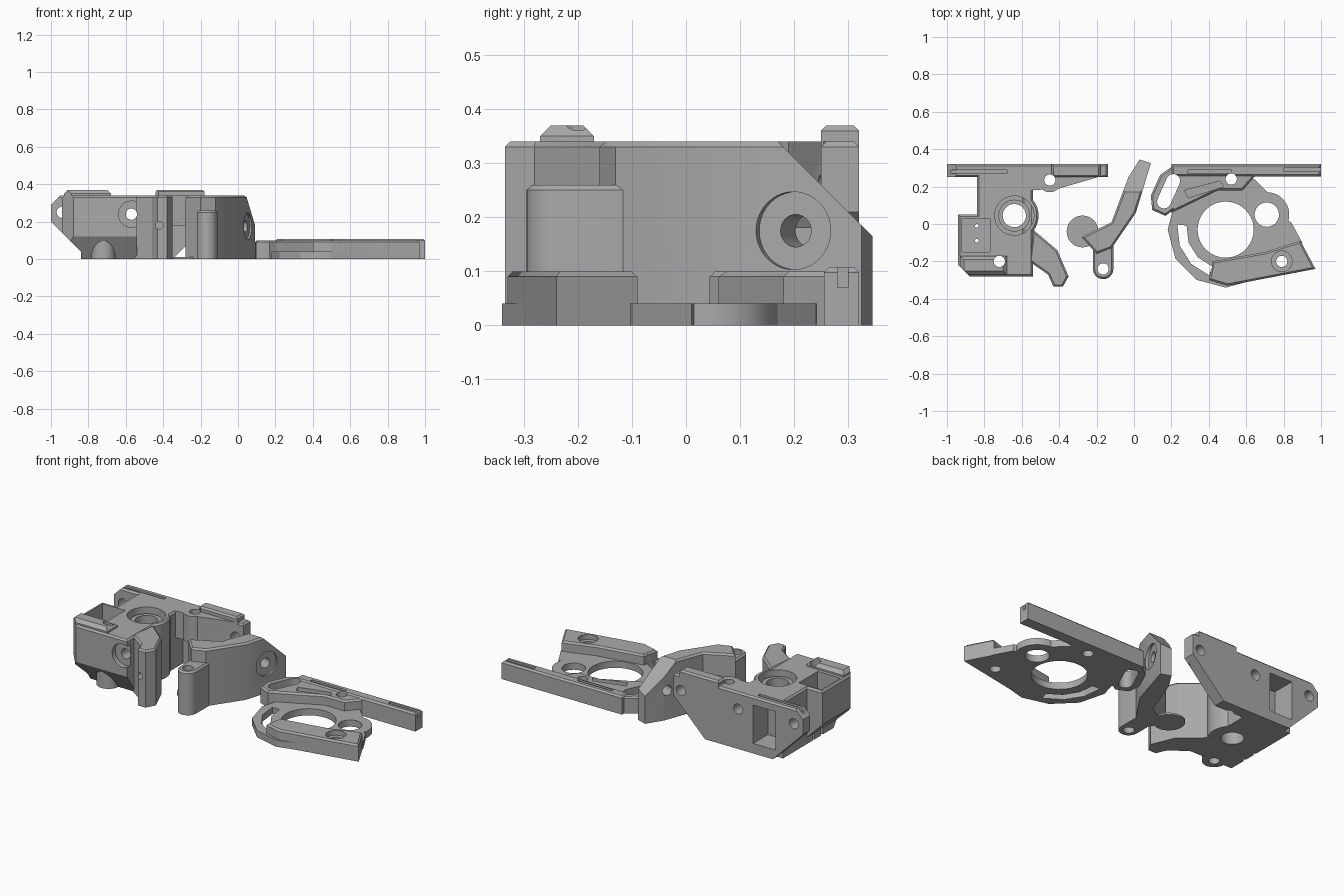
import bpy, bmesh, math
from mathutils import Matrix, Vector

if "Cube" in bpy.data.objects:
    bpy.data.objects.remove(bpy.data.objects["Cube"])

grey = bpy.data.materials.new("printed grey")
grey.use_nodes = True
grey.diffuse_color = (0.4, 0.4, 0.4, 1)
grey.node_tree.nodes["Principled BSDF"].inputs["Base Color"].default_value = grey.diffuse_color

# Shared heights and sizes
FLOOR, RAIL, DECK, CREST = 0.04, 0.1, 0.34, 0.37
REAR, RIM, SCREW = 0.32, 0.01, 0.03
ALONG_Y = Vector((0, 1, 0))


def finish(name, mesh_data):
    bmesh.ops.recalc_face_normals(mesh_data, faces=mesh_data.faces)
    mesh = bpy.data.meshes.new(name)
    mesh_data.to_mesh(mesh)
    mesh_data.free()
    mesh.materials.append(grey)
    part = bpy.data.objects.new(name, mesh)
    bpy.context.collection.objects.link(part)
    return part


def prism(name, outline, bottom, top, rim=0, slices=()):
    """Extrude an outline, chamfer its top rim, then trim it by (point, normal) planes."""
    bm = bmesh.new()
    base = bm.faces.new([bm.verts.new((x, y, bottom)) for x, y in outline])
    grown = bmesh.ops.extrude_face_region(bm, geom=[base], use_keep_orig=True)["geom"]
    lid = [item for item in grown if isinstance(item, bmesh.types.BMFace)][0]
    for vert in lid.verts:
        vert.co.z = top
    bmesh.ops.recalc_face_normals(bm, faces=bm.faces)
    if rim:
        bmesh.ops.bevel(bm, geom=list(lid.edges), offset=rim, segments=1, affect="EDGES")
    for point, normal in slices:
        everything = list(bm.verts) + list(bm.edges) + list(bm.faces)
        bmesh.ops.bisect_plane(bm, geom=everything, plane_co=point, plane_no=normal, clear_outer=True)
        bmesh.ops.holes_fill(bm, edges=[edge for edge in bm.edges if edge.is_boundary])
    return finish(name, bm)


def block(name, left, right, front, back, bottom, top, **options):
    outline = [(left, front), (right, front), (right, back), (left, back)]
    return prism(name, outline, bottom, top, **options)


def rod(name, centre, radius, length, direction):
    bm = bmesh.new()
    turn = direction.to_track_quat("Z", "Y").to_matrix().to_4x4()
    bmesh.ops.create_cone(bm, cap_ends=True, segments=40, radius1=radius, radius2=radius,
                          depth=length, matrix=Matrix.Translation(centre) @ turn)
    return finish(name, bm)


def arc(centre, radius, start, end, steps):
    angles = [math.radians(start + (end - start) * i / steps) for i in range(steps + 1)]
    return [(centre[0] + radius * math.cos(a), centre[1] + radius * math.sin(a)) for a in angles]


def disc(name, centre, radius, bottom, top, sides=40, rim=0):
    return prism(name, arc(centre, radius, 0, 360, sides)[:-1], bottom, top, rim)


def hole(centre, radius=SCREW, bottom=-1):
    return disc("cutter", centre, radius, bottom, 1)


def bolt_hole(x, y, z, radius=SCREW, length=0.2):
    return rod("cutter", (x, y, z), radius, length, ALONG_Y)


def capsule(start, end, radius, steps):
    heading = math.degrees(math.atan2(end[1] - start[1], end[0] - start[0]))
    return (arc(end, radius, heading - 90, heading + 90, steps)
            + arc(start, radius, heading + 90, heading + 270, steps))


def combine(part, additions, cutters):
    """Bake the additions and cutters into one solid and drop the helpers."""
    jobs = [("UNION", item) for item in additions] + [("DIFFERENCE", item) for item in cutters]
    for operation, helper in jobs:
        helper.hide_render = True
        modifier = part.modifiers.new(operation, "BOOLEAN")
        modifier.operation, modifier.object, modifier.solver = operation, helper, "EXACT"
        bpy.context.view_layer.update()
        graph = bpy.context.evaluated_depsgraph_get()
        baked = bpy.data.meshes.new_from_object(part.evaluated_get(graph))
        part.modifiers.clear()
        part.data = baked
        bpy.data.objects.remove(helper)
    bpy.ops.object.select_all(action="DESELECT")
    part.select_set(True)
    bpy.context.view_layer.objects.active = part
    bpy.ops.object.shade_smooth_by_angle(angle=math.radians(25))


# Cover plate: twelve-sided floor, raised arm, rear rail and raised front corner
gear, shaft, pin, foot = (0.49, -0.03), (0.71, 0.05), (0.52, 0.24), (0.79, -0.2)
arm_low, arm_high = (0.16, 0.12), (0.21, 0.23)
plate = disc("cover_plate", gear, 0.31, 0, FLOOR, sides=12)
corner = [(0.5, -0.33), (0.97, -0.24), (0.89, -0.09), (0.7, -0.15), (0.42, -0.2), (0.4, -0.3)]
web = [(0.2, 0.06), (0.45, 0.18), (0.58, 0.18), (0.66, 0.27), (0.2, 0.27)]
arm_slot = prism("cutter", capsule(arm_low, arm_high, 0.037, 8), -1, 1)
ring_slot = prism("cutter", arc(gear, 0.26, 174, 250, 3) + arc(gear, 0.21, 250, 174, 3), -1, 1)
combine(plate, [
    prism("corner_floor", [foot, gear, shaft, (0.84, 0.01), (0.9, -0.1)], 0, FLOOR),
    disc("shaft_boss", shaft, 0.12, 0, FLOOR),
    prism("front_corner", corner, 0, RAIL, RIM),
    prism("raised_arm", capsule(arm_low, arm_high, 0.077, 3), 0, RAIL, RIM),
    prism("arm_web", web, 0, RAIL, RIM),
    block("back_rail", 0.2, 1, 0.255, REAR, 0, 0.108, rim=RIM),
], [
    arm_slot, ring_slot,
    prism("cutter", [(0.29, 0.14), (0.48, 0.2), (0.46, 0.23), (0.27, 0.18)], 0.05, 1),
    block("cutter", 0.29, pin[0], 0.27, 0.29, 0.08, 1),
    block("cutter", 0.8, 1.1, 0.28, 0.3, 0.07, 1),
    hole(gear, 0.15), hole(shaft, 0.065), hole(pin), hole(foot), hole(foot, 0.055, 0.07),
])

# Lever: bent tall arm with a sloped top, cross bore and short pivot boss
pivot = (-0.165, -0.24)
bend = [(-0.28, -0.07), (-0.12, 0.01), (-0.03, 0.25), (0.03, 0.345), (0.09, 0.325),
        (0.01, 0.06), (-0.12, -0.13), (-0.2, -0.16)]
lever = prism("lever", bend, 0, DECK, RIM, [((0, DECK, DECK / 2), (0, 1, 1))])
across = Vector((0.94, -0.34, 0))
bore = Vector((0.02, 0.21, 0.175))
combine(lever, [
    prism("pivot_boss", capsule(pivot, (pivot[0], -0.12), 0.055, 12), 0, 0.26, RIM),
], [
    rod("cutter", bore, SCREW, 1, across),
    rod("cutter", bore + across * 0.12, 0.072, 0.2, across),
    hole(pivot),
])
disc("foot_pad", (-0.275, -0.04), 0.085, 0, RIM)

# Housing: core, tray side, sloped feet, back plate and front arm
bearing, post, ear = (-0.64, 0.045), (-0.72, -0.2), (-0.45, 0.235)
left_slope = ((-0.9, 0, 0.1), (-1, 0, -1))
right_slope = ((-0.25, 0, 0.1), (1, 0, -1))
top_slope = ((-1, 0, 0.29), (-1, 0, 1))
front_slope = ((0, -0.2, 0), (0, -3, -2))
tab_slope = ((-0.94, -0.22, 0), (-1, -1, 0))
front_arm = [(-0.56, -0.2), (-0.46, -0.27), (-0.43, -0.335), (-0.38, -0.335),
             (-0.35, -0.28), (-0.41, -0.14), (-0.54, -0.03)]
housing = block("housing", -0.84, -0.54, -0.28, 0.28, 0, DECK, rim=RIM, slices=[front_slope])
combine(housing, [
    block("tray_side", -0.94, -0.68, -0.28, 0.05, 0, DECK, rim=RIM,
          slices=[left_slope, front_slope, tab_slope]),
    block("front_tab", -0.93, -0.68, -0.27, -0.17, 0.2, CREST, rim=0.02, slices=[tab_slope]),
    disc("screw_post", post, 0.065, 0, DECK),
    disc("bearing_wall", bearing, 0.13, 0, DECK, rim=RIM),
    prism("front_arm", front_arm, 0, DECK, RIM),
    block("back_plate", -1, -0.14, 0.25, REAR, 0, DECK, rim=RIM,
          slices=[left_slope, right_slope, top_slope]),
    disc("screw_ear", ear, 0.065, 0.18, DECK),
    prism("ear_gusset", [(-0.55, 0.18), (-0.4, 0.19), (-0.16, 0.26), (-0.55, 0.26)], 0.18, DECK),
    block("top_bar", -0.44, -0.18, 0.25, REAR, 0.3, CREST, rim=RIM),
], [hole(bearing, 0.105, 0.26)])

# Bearing collar, tray, rear window and screw bores
combine(housing, [disc("bearing_collar", bearing, 0.085, 0.2, 0.31)], [
    block("cutter", -0.92, -0.77, -0.15, 0.03, 0.2, 1),
    block("cutter", -0.82, -0.67, 0.18, 1, 0.06, 0.29),
    block("cutter", -0.98, -0.68, 0.27, 0.29, 0.31, 1),
    hole(bearing, 0.062), hole(post), hole(ear),
    hole((-0.84, -0.01), RIM), hole((-0.84, -0.09), RIM),
    bolt_hole(-0.57, 0, 0.24, length=1),
    bolt_hole(-0.57, -0.3, 0.24, radius=0.07, length=0.1),
    bolt_hole(-0.94, REAR, 0.25),
    bolt_hole(-0.19, REAR, 0.25),
    bolt_hole(-0.42, -0.3, 0.18, radius=0.02),
])
